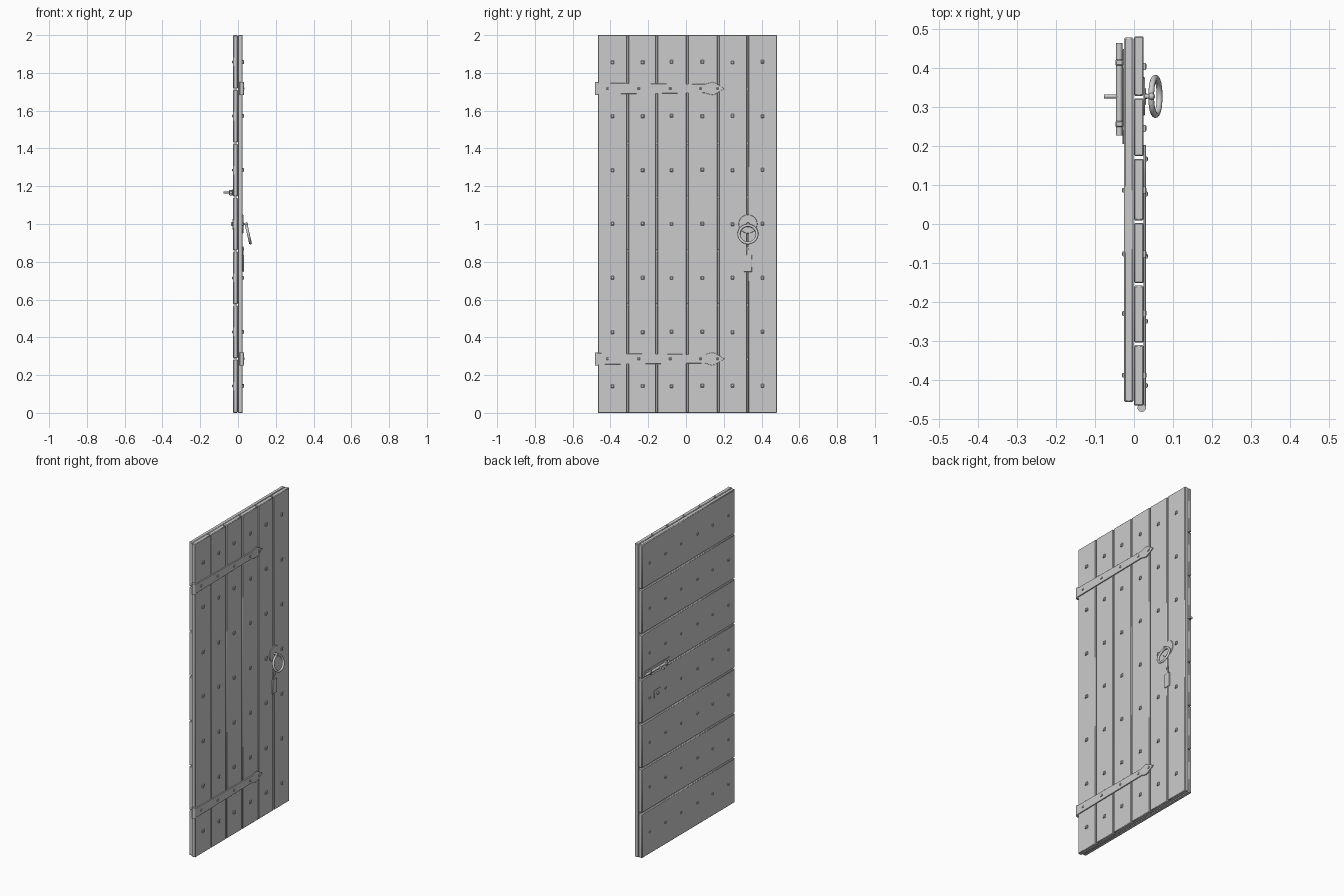
import bpy, bmesh, math, random
from mathutils import Matrix, Vector

if "Cube" in bpy.data.objects:
    bpy.data.objects.remove(bpy.data.objects["Cube"])

random.seed(4)


def finish(bm, name, bevel=0.0, angle=35):
    bmesh.ops.recalc_face_normals(bm, faces=bm.faces[:])
    me = bpy.data.meshes.new(name)
    bm.to_mesh(me)
    bm.free()
    ob = bpy.data.objects.new(name, me)
    bpy.context.collection.objects.link(ob)
    if bevel:
        m = ob.modifiers.new("bevel", "BEVEL")
        m.width, m.segments = bevel, 1
    bpy.ops.object.select_all(action="DESELECT")
    bpy.context.view_layer.objects.active = ob
    ob.select_set(True)
    bpy.ops.object.shade_smooth_by_angle(angle=math.radians(angle))
    return ob


def add_box(bm, x, y, z):
    c = Vector(((x[0] + x[1]) / 2, (y[0] + y[1]) / 2, (z[0] + z[1]) / 2))
    s = (x[1] - x[0], y[1] - y[0], z[1] - z[0], 1)
    bmesh.ops.create_cube(bm, size=1, matrix=Matrix.Translation(c) @ Matrix.Diagonal(s))


def box(name, x, y, z, bevel=0.0, angle=35):
    bm = bmesh.new()
    add_box(bm, x, y, z)
    return finish(bm, name, bevel, angle)


def add_rod(bm, a, b, r1, r2=None, seg=16):
    a, b = Vector(a), Vector(b)
    rot = (b - a).to_track_quat("Z", "Y").to_matrix().to_4x4()
    bmesh.ops.create_cone(bm, cap_ends=True, segments=seg, radius1=r1,
                          radius2=r1 if r2 is None else r2, depth=(b - a).length,
                          matrix=Matrix.Translation((a + b) / 2) @ rot)


def rod(name, a, b, r1, r2=None, seg=16):
    bm = bmesh.new()
    add_rod(bm, a, b, r1, r2, seg)
    return finish(bm, name)


def add_stud(bm, x, y, z, r, d):
    # square nail head: short block with a chamfered cap
    t = x + d * 0.6
    add_box(bm, tuple(sorted((x, t))), (y - r, y + r), (z - r, z + r))
    rot = Matrix.Rotation(math.copysign(math.pi / 2, d), 4, "Y") @ Matrix.Rotation(math.pi / 4, 4, "Z")
    bmesh.ops.create_cone(bm, cap_ends=True, segments=4, radius1=r * 1.414, radius2=r * 0.8,
                          depth=abs(d) * 0.4, matrix=Matrix.Translation((x + d * 0.8, y, z)) @ rot)


def extrude_profile(bm, pts, x0, x1):
    f = bm.faces.new([bm.verts.new((x0, y, z)) for y, z in pts])
    r = bmesh.ops.extrude_face_region(bm, geom=[f])
    bmesh.ops.translate(bm, vec=(x1 - x0, 0, 0),
                        verts=[v for v in r["geom"] if isinstance(v, bmesh.types.BMVert)])


# vertical front planks
seams = [-0.467, -0.308, -0.155, 0.006, 0.171, 0.326, 0.482]
for i, (a, b) in enumerate(zip(seams, seams[1:])):
    lo = a if i == 0 else a + 0.0035
    hi = b if i == 5 else b - 0.0035
    box(f"front_plank_{i}", (0.0, 0.025), (lo, hi), (0.0, 2.0), 0.003, 60)

# horizontal back boards
rows = [(i + 0.5) * 2 / 7 for i in range(7)]
for i, z in enumerate(rows):
    lo = 0.0 if i == 0 else z - 1 / 7 + 0.003
    hi = 2.0 if i == 6 else z + 1 / 7 - 0.003
    box(f"back_board_{i}", (-0.026, -0.001), (-0.458, 0.48), (lo, hi), 0.004, 60)

# nail heads on both faces
cols = [-0.389, -0.23, -0.077, 0.087, 0.246, 0.405]
front, back = bmesh.new(), bmesh.new()
for z in rows:
    for y in cols:
        add_stud(front, 0.0245, y, z + random.uniform(-0.002, 0.002), 0.009, 0.0075)
        add_stud(back, -0.0255, y, z + random.uniform(-0.002, 0.002), 0.006, -0.0055)
finish(front, "front_studs")
finish(back, "back_studs")

# strap hinges with arrow tips, nails and barrels
half = [(-0.47, 0.03), (0.1, 0.023), (0.137, 0.034), (0.155, 0.03)]
for n, zc in (("lower", 0.286), ("upper", 1.717)):
    bm = bmesh.new()
    pts = [(y, zc + h) for y, h in half] + [(0.204, zc)] + [(y, zc - h) for y, h in reversed(half)]
    extrude_profile(bm, pts, 0.0245, 0.031)
    finish(bm, f"{n}_hinge_strap", 0.001)
    bm = bmesh.new()
    for y in (-0.415, -0.25, -0.083, 0.077, 0.167):
        add_stud(bm, 0.0305, y, zc, 0.006, 0.005)
    finish(bm, f"{n}_hinge_nails")
    rod(f"{n}_hinge_barrel", (0.02, -0.472, zc - 0.035), (0.02, -0.472, zc + 0.035), 0.011)

# ring handle: round back plate, staple and tilted ring
HY = 0.328
rod("ring_plate", (0.0245, HY, 1.0), (0.0285, HY, 1.0), 0.05, 0.048, 24)
rod("ring_spindle", (0.0275, HY, 1.0), (0.053, HY, 1.0), 0.006)
bm = bmesh.new()
bmesh.ops.create_uvsphere(bm, u_segments=12, v_segments=8, radius=0.009,
                          matrix=Matrix.Translation((0.045, HY, 1.0)))
finish(bm, "ring_knuckle")
bpy.ops.mesh.primitive_torus_add(major_segments=32, minor_segments=10, major_radius=0.048,
                                 minor_radius=0.0075, location=(0.055, HY, 0.946),
                                 rotation=(0, math.radians(90 - 13), 0))
ring = bpy.context.object
ring.name = "handle_ring"
bpy.ops.object.shade_smooth()

# keyhole cover
box("key_cover", (0.0245, 0.031), (HY - 0.022, HY + 0.022), (0.747, 0.837), 0.002)
box("key_cover_stem", (0.0245, 0.029), (HY - 0.006, HY + 0.006), (0.83, 0.882), 0.001)
rod("key_cover_pin", (0.028, HY, 0.868), (0.033, HY, 0.868), 0.007)

# sliding bolt on the back face
BZ = 1.166
box("bolt_plate", (-0.029, -0.0255), (0.205, 0.45), (BZ - 0.019, BZ + 0.019), 0.001)
rod("bolt_bar", (-0.038, 0.228, BZ), (-0.038, 0.465, BZ), 0.008)
for n, y in (("inner", 0.257), ("outer", 0.415)):
    box(f"{n}_bolt_guide", (-0.048, -0.028), (y - 0.008, y + 0.008), (BZ - 0.014, BZ + 0.014), 0.003)
rod("bolt_handle", (-0.04, HY, BZ), (-0.077, HY, BZ), 0.005, 0.0055, 12)

# ring fixing plate on the back face
box("back_plate", (-0.029, -0.0255), (HY - 0.03, HY + 0.03), (0.972, 1.026), 0.001)
rod("back_nut", (-0.028, HY, 1.0), (-0.036, HY, 1.0), 0.011, 0.009, 8)
